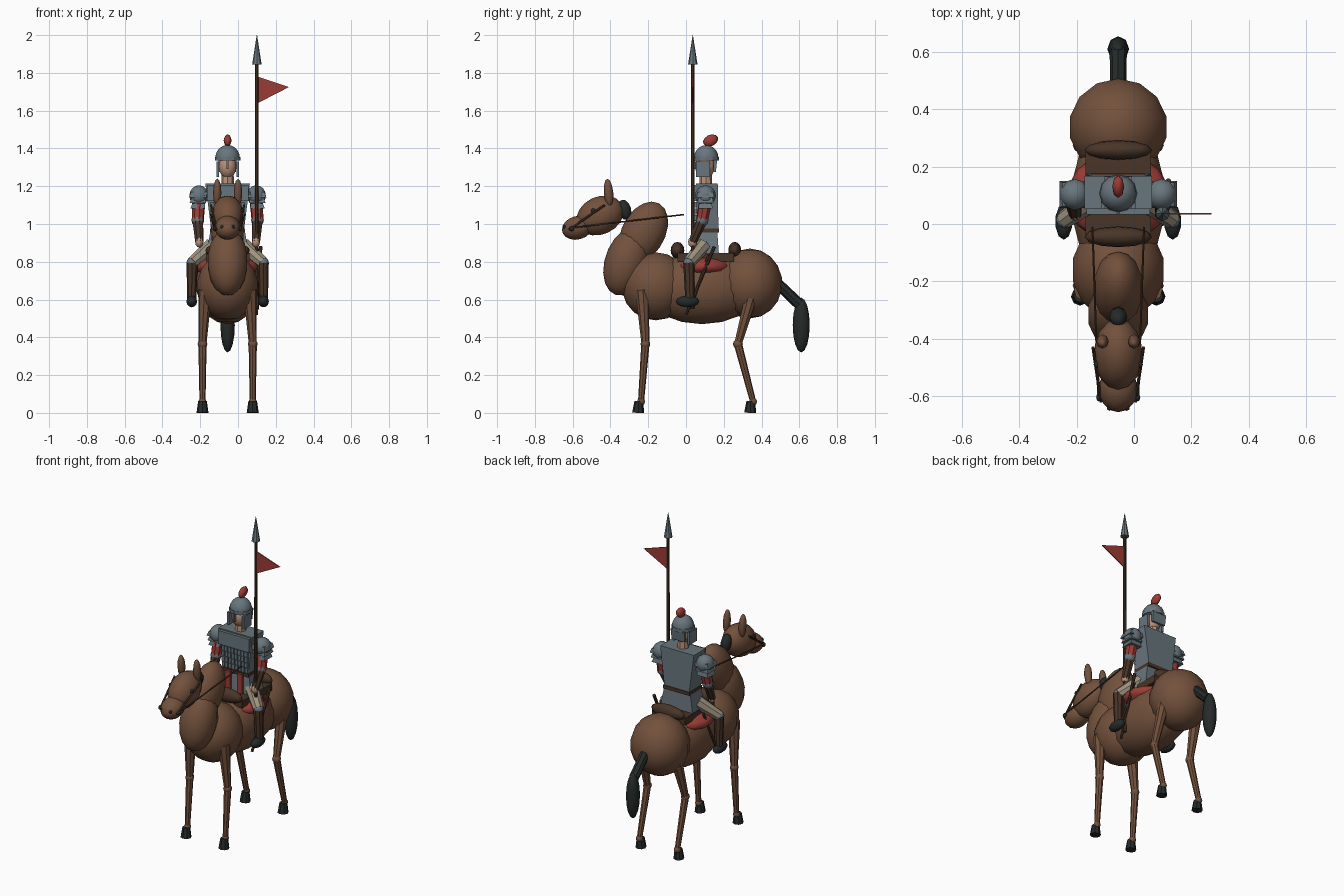
import bpy, bmesh, math
from mathutils import Vector, Matrix

if "Cube" in bpy.data.objects:
    bpy.data.objects.remove(bpy.data.objects["Cube"])

CX = -0.055  # symmetry plane of horse and rider


def mat(name, *rgb):
    m = bpy.data.materials.new(name)
    m.diffuse_color = (*rgb, 1)
    m.use_nodes = True
    m.node_tree.nodes["Principled BSDF"].inputs["Base Color"].default_value = m.diffuse_color
    return m


BROWN = mat("brown coat", 0.17, 0.082, 0.045)
DARK = mat("dark hair", 0.018, 0.024, 0.023)
LEATHER = mat("leather", 0.065, 0.035, 0.02)
STEEL = mat("steel", 0.14, 0.18, 0.205)
RED = mat("red cloth", 0.33, 0.045, 0.035)
SKIN = mat("skin", 0.5, 0.29, 0.2)
LINEN = mat("linen", 0.34, 0.29, 0.21)


def finish(name, bm, m, smooth=False):
    bmesh.ops.recalc_face_normals(bm, faces=bm.faces)
    me = bpy.data.meshes.new(name)
    bm.to_mesh(me)
    bm.free()
    for p in me.polygons:
        p.use_smooth = smooth
    me.materials.append(m)
    o = bpy.data.objects.new(name, me)
    bpy.context.collection.objects.link(o)
    return o


# ellipsoid; x is measured from the symmetry plane, tilt is about x
def ell(name, loc, rad, m, tilt=0, seg=14, rings=9, smooth=True):
    bm = bmesh.new()
    bmesh.ops.create_uvsphere(bm, u_segments=seg, v_segments=rings, radius=1)
    M = (Matrix.Translation((loc[0] + CX, loc[1], loc[2]))
         @ Matrix.Rotation(math.radians(tilt), 4, 'X') @ Matrix.Diagonal((*rad, 1)))
    bm.transform(M)
    return finish(name, bm, m, smooth)


# tapered rod between two points
def rod(name, a, b, r1, r2, m, n=8):
    a, b = Vector(a), Vector(b)
    d = b - a
    bm = bmesh.new()
    bmesh.ops.create_cone(bm, cap_ends=True, segments=n, radius1=r1, radius2=r2, depth=d.length)
    bm.transform(Matrix.Translation((a + b) / 2 + Vector((CX, 0, 0)))
                 @ Vector((0, 0, 1)).rotation_difference(d).to_matrix().to_4x4())
    return finish(name, bm, m)


# tapered box: each level is (z, x centre, half width, y front, y back)
def block(name, lo, hi, m):
    bm = bmesh.new()
    rows = []
    for z, xc, hx, y0, y1 in (lo, hi):
        rows.append([bm.verts.new((CX + xc + sx * hx, y, z))
                     for sx, y in ((-1, y0), (1, y0), (1, y1), (-1, y1))])
    bm.faces.new(rows[0])
    bm.faces.new(rows[1])
    for i in range(4):
        j = (i + 1) % 4
        bm.faces.new((rows[0][i], rows[0][j], rows[1][j], rows[1][i]))
    return finish(name, bm, m)


def box(name, c, s, m):
    x, y, z = c
    lvl = (x, s[0] / 2, y - s[1] / 2, y + s[1] / 2)
    return block(name, (z - s[2] / 2, *lvl), (z + s[2] / 2, *lvl), m)


# horse body, neck and head
ell("barrel", (0, 0.085, 0.66), (0.166, 0.31, 0.19), BROWN)
ell("chest", (0, -0.16, 0.67), (0.165, 0.18, 0.18), BROWN)
ell("hindquarters", (0, 0.338, 0.685), (0.175, 0.172, 0.185), BROWN)
ell("neck", (0, -0.315, 0.80), (0.108, 0.115, 0.185), BROWN, -18)
ell("upper_neck", (0, -0.225, 0.955), (0.088, 0.115, 0.175), BROWN, -28)
ell("horse_head", (0, -0.455, 1.045), (0.085, 0.13, 0.1), BROWN, 25)
ell("muzzle", (0, -0.575, 0.98), (0.068, 0.083, 0.062), BROWN, 15)
ell("mane", (0, -0.325, 1.075), (0.032, 0.035, 0.055), DARK, 15, 8, 6)
rod("tail_base", (0, 0.47, 0.7), (0, 0.6, 0.575), 0.028, 0.03, DARK)
ell("tail_hair", (0, 0.61, 0.465), (0.038, 0.045, 0.145), DARK, 0, 8, 8)

# saddle
ell("saddle_blanket", (0, 0.093, 0.775), (0.182, 0.158, 0.06), RED, 0, 14, 8)
box("saddle_seat", (0, 0.105, 0.825), (0.23, 0.3, 0.045), LEATHER)
ell("saddle_pommel", (0, -0.045, 0.86), (0.118, 0.036, 0.045), LEATHER, 0, 12, 8)
ell("saddle_cantle", (0, 0.258, 0.862), (0.118, 0.034, 0.043), LEATHER, 0, 12, 8)

for s in (-1, 1):
    # horse legs: hip, knee, fetlock given as (y, z)
    for part, hip, knee, fet in (("front", (-0.232, 0.65), (-0.215, 0.365), (-0.238, 0.06)),
                                 ("hind", (0.355, 0.65), (0.275, 0.365), (0.355, 0.06))):
        h, k, f = (0.118 * s, *hip), (0.133 * s, *knee), (0.133 * s, *fet)
        rod(part + "_upper_leg", h, k, 0.037, 0.021, BROWN)
        ell(part + "_knee", k, (0.026,) * 3, BROWN, 0, 8, 6)
        rod(part + "_lower_leg", k, f, 0.022, 0.016, BROWN)
        ell(part + "_fetlock", f, (0.021,) * 3, BROWN, 0, 8, 6)
        y = fet[0] - 0.015
        rod(part + "_hoof", (0.133 * s, y, 0), (0.133 * s, y + 0.003, 0.062), 0.032, 0.023, DARK)
    # ears, eyes, nostrils, bridle and reins
    ell("ear", (0.055 * s, -0.41, 1.165), (0.022, 0.025, 0.075), BROWN, 5, 8, 6)
    ell("eye", (0.073 * s, -0.49, 1.07), (0.013,) * 3, DARK, 0, 8, 6)
    ell("nostril", (0.03 * s, -0.642, 0.985), (0.01,) * 3, DARK, 0, 6, 4)
    rod("bridle_strap", (0.06 * s, -0.62, 0.97), (0.088 * s, -0.43, 1.1), 0.006, 0.006, LEATHER, 6)
    ell("bit_ring", (0.068 * s, -0.605, 0.975), (0.009, 0.014, 0.014), DARK, 0, 8, 6)
    rod("rein", (0.07 * s, -0.605, 0.98), (0.09 * s, -0.01, 1.05), 0.004, 0.004, LEATHER, 6)
    # rider legs
    knee, ankle = (0.188 * s, 0.015, 0.795), (0.19 * s, 0.02, 0.605)
    rod("thigh", (0.085 * s, 0.09, 0.885), knee, 0.042, 0.032, LINEN)
    ell("knee_guard", knee, (0.03,) * 3, STEEL, 0, 8, 6)
    rod("shin", knee, ankle, 0.03, 0.024, LEATHER)
    ell("boot", (0.19 * s, 0.008, 0.59), (0.03, 0.063, 0.031), DARK, 0, 10, 6)
    rod("stirrup_leather", (0.15 * s, 0.12, 0.84), (0.185 * s, 0.04, 0.6), 0.007, 0.007, LEATHER, 6)
    # rider arms
    elbow, hand = (0.158 * s, 0.085, 1.02), (0.15 * s, 0.035, 0.905)
    rod("sleeve", (0.152 * s, 0.105, 1.13), elbow, 0.036, 0.032, RED)
    ell("elbow_guard", elbow, (0.034,) * 3, STEEL, 0, 8, 6)
    rod("forearm", elbow, hand, 0.03, 0.023, LEATHER)
    ell("hand", hand, (0.022, 0.024, 0.03), SKIN, 0, 8, 6)
    ell("shoulder_cap", (0.152 * s, 0.103, 1.15), (0.053, 0.055, 0.055), STEEL, 0, 10, 8)
    for i, z in enumerate((1.155, 1.125, 1.095)):
        w = 0.047 - 0.004 * i
        block("shoulder_band", (z - 0.014, 0.158 * s, w, 0.103 - w, 0.103 + w),
              (z + 0.014, 0.154 * s, w - 0.006, 0.109 - w, 0.097 + w), STEEL)
    # helmet cheek plates and red skirt strips
    box("cheek_plate", (0.053 * s, 0.09, 1.29), (0.014, 0.075, 0.08), STEEL)
    box("red_skirt_strip", (0.042 * s, 0.042, 0.905), (0.035, 0.014, 0.13), RED)

# rider torso
block("armor_skirt", (0.83, 0, 0.115, 0.045, 0.175), (0.97, 0, 0.09, 0.06, 0.165), STEEL)
block("cuirass", (0.955, 0, 0.085, 0.06, 0.172), (1.215, 0, 0.118, 0.052, 0.168), STEEL)
box("chest_plate", (0, 0.05, 1.165), (0.22, 0.032, 0.085), STEEL)
box("belt", (0, 0.113, 0.965), (0.185, 0.125, 0.022), LEATHER)
for row in range(4):
    for col in range(8):
        box("armor_scale", ((col - 3.5) * 0.023, 0.048 + 0.002 * row, 1.102 - row * 0.035),
            (0.018, 0.018, 0.031), STEEL)

# rider head and helmet
rod("rider_neck", (0, 0.105, 1.2), (0, 0.105, 1.27), 0.034, 0.032, SKIN)
ell("face", (0, 0.1, 1.305), (0.048, 0.052, 0.065), SKIN, 0, 10, 8)
dome = ell("helmet", (0, 0.107, 1.35), (0.065, 0.065, 0.068), STEEL, 0, 12, 10)
bm = bmesh.new()
bm.from_mesh(dome.data)
bmesh.ops.bisect_plane(bm, geom=bm.verts[:] + bm.edges[:] + bm.faces[:],
                       plane_co=(0, 0, 1.335), plane_no=(0, 0, 1), clear_inner=True)
bmesh.ops.holes_fill(bm, edges=[e for e in bm.edges if e.is_boundary])
bm.to_mesh(dome.data)
bm.free()
rod("helmet_rim", (0, 0.107, 1.335), (0, 0.107, 1.355), 0.067, 0.067, STEEL, 12)
box("nose_guard", (0, 0.043, 1.318), (0.012, 0.012, 0.055), STEEL)
block("neck_guard", (1.275, 0, 0.045, 0.145, 0.158), (1.34, 0, 0.048, 0.145, 0.165), STEEL)
ell("plume", (0, 0.13, 1.442), (0.021, 0.042, 0.03), RED, 25, 8, 6)

# sword at the hip
rod("scabbard", (0.175, 0.15, 0.88), (0.153, 0, 0.52), 0.01, 0.008, LEATHER)

# lance with pennant
rod("lance_shaft", (0.155, 0.036, 0.55), (0.155, 0.036, 1.85), 0.01, 0.009, LEATHER)
rod("lance_tip", (0.155, 0.036, 1.845), (0.155, 0.036, 2.0), 0.025, 0.001, STEEL)
bm = bmesh.new()
f = bm.faces.new([bm.verts.new((x, 0.033, z)) for x, z in ((0.105, 1.64), (0.27, 1.725), (0.105, 1.78))])
g = bmesh.ops.extrude_face_region(bm, geom=[f])
bmesh.ops.translate(bm, vec=(0, 0.006, 0), verts=[v for v in g["geom"] if isinstance(v, bmesh.types.BMVert)])
finish("pennant", bm, RED)
